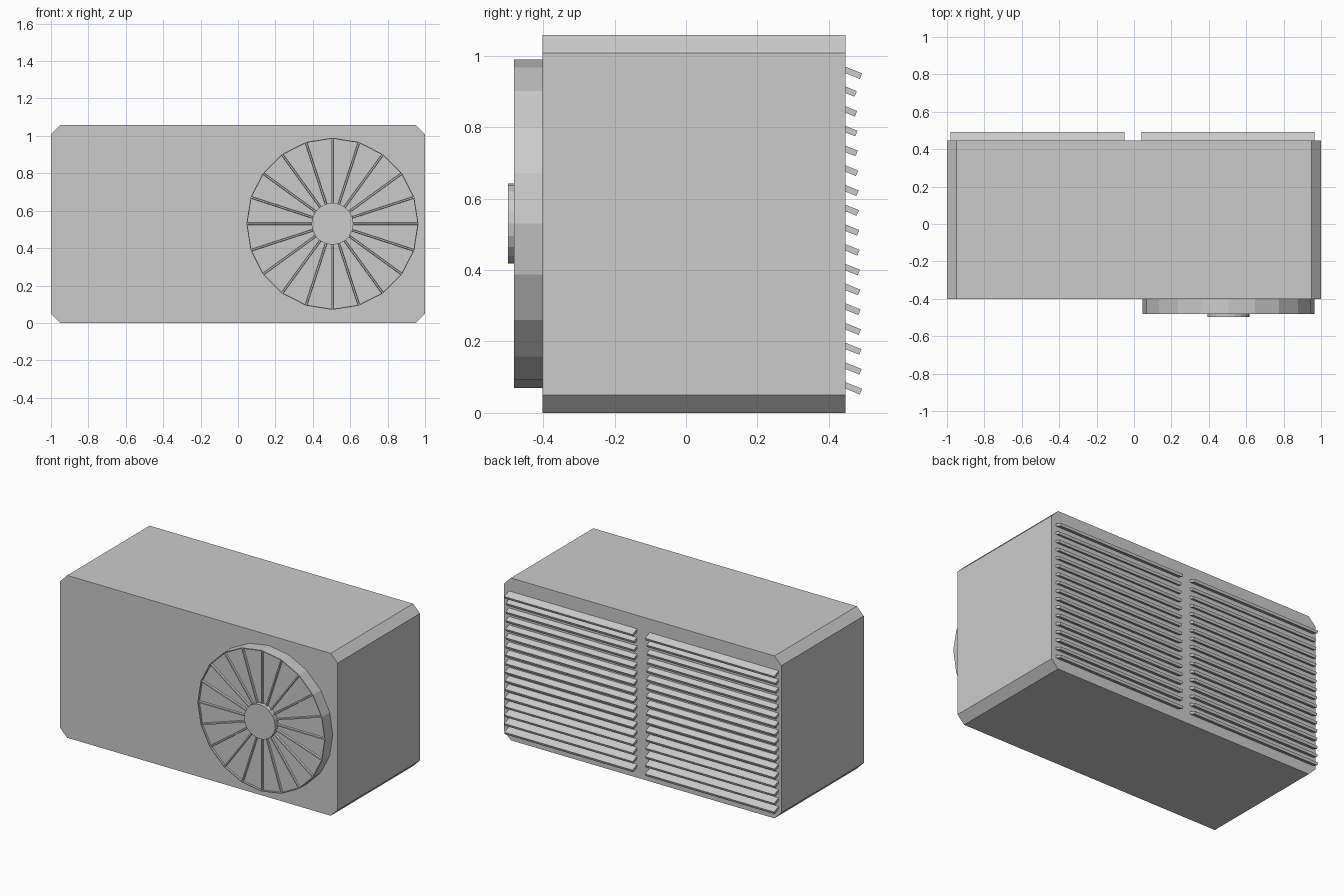
import bpy, math
from math import cos, sin, pi

if "Cube" in bpy.data.objects:
    bpy.data.objects.remove(bpy.data.objects["Cube"])

FAN_X, FAN_Z, SIDES = 0.505, 0.53, 20


def make_object(name, verts, faces):
    mesh = bpy.data.meshes.new(name)
    mesh.from_pydata(verts, [], faces)
    mesh.update()
    obj = bpy.data.objects.new(name, mesh)
    bpy.context.collection.objects.link(obj)
    return obj


def prism(name, ring_a, ring_b):
    """Closed solid between two matching rings."""
    n = len(ring_a)
    faces = [tuple(range(n))[::-1], tuple(range(n, 2 * n))]
    faces += [(i, (i + 1) % n, (i + 1) % n + n, i + n) for i in range(n)]
    return make_object(name, ring_a + ring_b, faces)


def circle(r, y):
    return [(FAN_X + r * cos(2 * pi * i / SIDES), y, FAN_Z + r * sin(2 * pi * i / SIDES))
            for i in range(SIDES)]


# Housing with chamfered long edges
H, C = 1.058, 0.05
outline = [(-1, C), (-1 + C, 0), (1 - C, 0), (1, C),
           (1, H - C), (1 - C, H), (-1 + C, H), (-1, H - C)]
prism("housing", [(x, 0.446, z) for x, z in outline], [(x, -0.402, z) for x, z in outline])

# Fan drum: outer wall, thin lip and slightly recessed face
rings = [circle(0.46, -0.39), circle(0.46, -0.482), circle(0.455, -0.482), circle(0.455, -0.468)]
verts = [v for r in rings for v in r]
faces = [tuple(range(SIDES))]
for k in range(3):
    for i in range(SIDES):
        j = (i + 1) % SIDES
        faces.append((k * SIDES + j, k * SIDES + i, (k + 1) * SIDES + i, (k + 1) * SIDES + j))
faces.append(tuple(range(3 * SIDES, 4 * SIDES)))
make_object("fan_drum", verts, faces)

# Radial ribs across the fan
for i in range(SIDES):
    a = 2 * pi * i / SIDES

    def section(r):
        return [(FAN_X + r * cos(a) - t * sin(a), y, FAN_Z + r * sin(a) + t * cos(a))
                for t, y in ((-0.007, -0.46), (-0.004, -0.48), (0.004, -0.48), (0.007, -0.46))]
    prism("fan_rib", section(0.1), section(0.455))

# Fan hub
prism("fan_hub", circle(0.112, -0.46), circle(0.112, -0.498))

# Two columns of tilted louvre slats on the back
TILT = math.radians(22)
for x0, x1 in ((-0.98, -0.05), (0.04, 0.965)):
    for i in range(17):
        tip_y = 0.490 if i == 0 else 0.474 + 0.001 * i
        tip_z = 0.943 - 0.0552 * i + (0 if i == 0 else 0.006 - 0.0004 * i)
        profile = []
        for d, t in ((-0.07, -0.0085), (0, -0.0085), (0, 0.0085), (-0.07, 0.0085)):
            profile.append((tip_y + d * cos(TILT) + t * sin(TILT),
                            tip_z - d * sin(TILT) + t * cos(TILT)))
        prism("louvre_slat", [(x0, y, z) for y, z in profile], [(x1, y, z) for y, z in profile])
